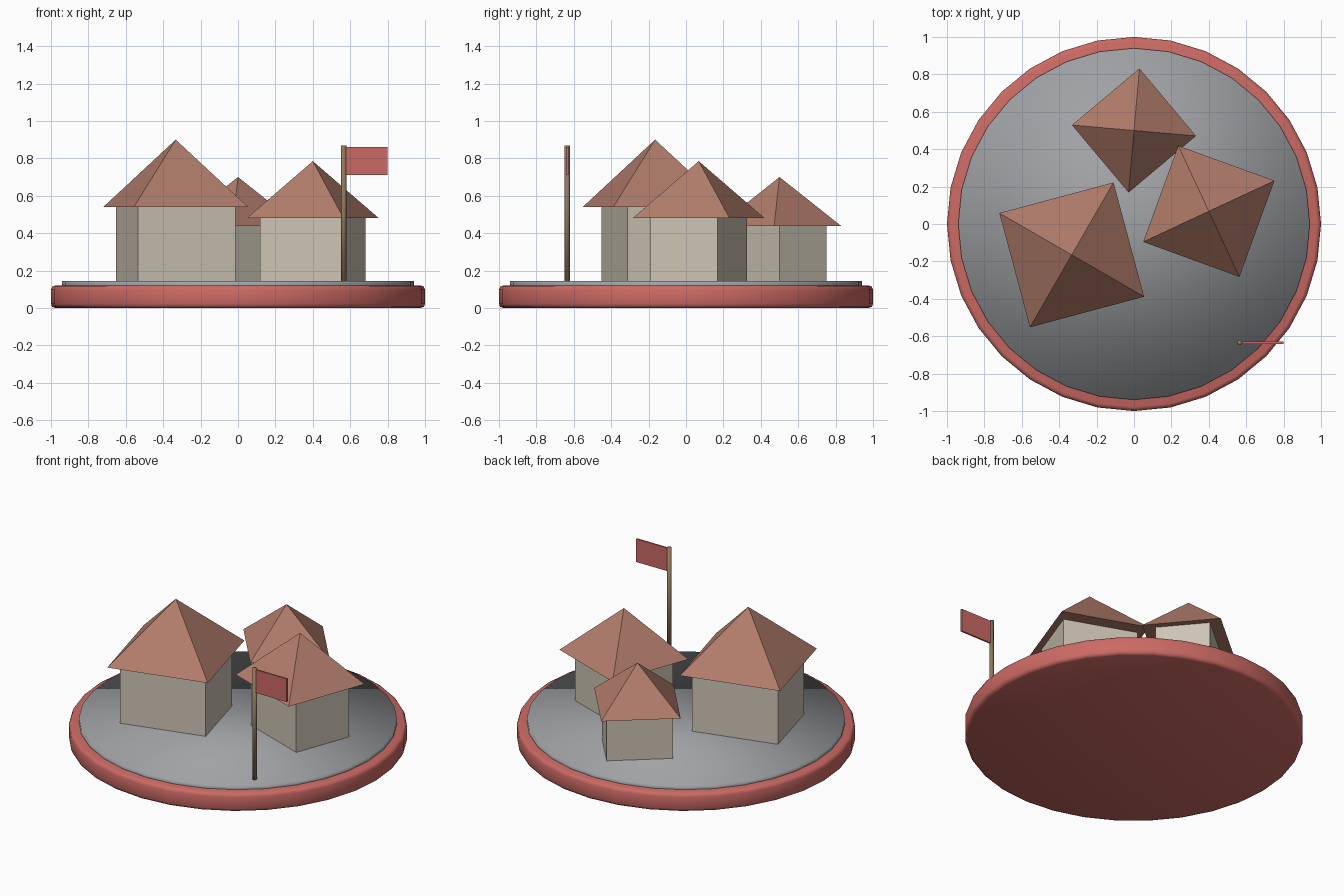
import bpy
import math

if "Cube" in bpy.data.objects:
    bpy.data.objects.remove(bpy.data.objects["Cube"])


def material(name, rgb):
    """Flat colour from 0-255 sRGB values."""
    lin = [((c / 255 + 0.055) / 1.055) ** 2.4 for c in rgb]
    m = bpy.data.materials.new(name)
    m.diffuse_color = (*lin, 1)
    m.use_nodes = True
    m.node_tree.nodes["Principled BSDF"].inputs["Base Color"].default_value = m.diffuse_color
    return m


RED = material("red", (204, 106, 100))
STONE = material("grey_stone", (160, 162, 165))
PLASTER = material("cream_plaster", (205, 196, 180))
TILE = material("brown_tile", (178, 125, 107))
WOOD = material("wood", (143, 120, 94))


def finish(name, mat):
    ob = bpy.context.object
    ob.name = name
    ob.data.materials.append(mat)
    bpy.ops.object.transform_apply(location=False, rotation=False, scale=True)
    return ob


def cylinder(name, mat, r, x, y, z0, z1, sides):
    bpy.ops.mesh.primitive_cylinder_add(vertices=sides, radius=r, depth=z1 - z0,
                                        location=(x, y, (z0 + z1) / 2))
    ob = finish(name, mat)
    bpy.ops.object.shade_smooth()
    return ob


def box(name, mat, loc, size, angle=0):
    bpy.ops.mesh.primitive_cube_add(size=1, location=loc, rotation=(0, 0, angle))
    bpy.context.object.scale = size
    return finish(name, mat)


GROUND = 0.145

# Round base with a softened rim, and the paved disc on top
base = cylinder("base", RED, 1.0, 0, 0, 0, 0.12, 32)
bevel = base.modifiers.new("rim", "BEVEL")
bevel.width = 0.022
bevel.segments = 2
cylinder("ground_disc", STONE, 0.94, 0, 0, 0.10, GROUND, 32)


# Huts: rectangular walls under a four-sided pyramid roof
def hut(name, x, y, degrees, half_w, half_d, roof_r, eave, peak):
    a = math.radians(degrees)
    z0 = GROUND - 0.005
    box(name + "_walls", PLASTER, (x, y, (z0 + eave) / 2),
        (2 * half_w, 2 * half_d, eave - z0), a)
    bpy.ops.mesh.primitive_cone_add(vertices=4, radius1=roof_r, depth=peak - eave,
                                    location=(x, y, (eave + peak) / 2),
                                    rotation=(0, 0, a + math.pi / 4))
    finish(name + "_roof", TILE)


hut("large_hut", -0.333, -0.165, 15, 0.27, 0.225, 0.447, 0.54, 0.90)
hut("medium_hut", 0.40, 0.068, -20, 0.232, 0.19, 0.387, 0.482, 0.785)
hut("small_hut", 0.0, 0.50, 40, 0.197, 0.164, 0.333, 0.437, 0.70)

# Flag on its pole
cylinder("flag_pole", WOOD, 0.014, 0.565, -0.635, GROUND - 0.005, 0.868, 8)
box("flag", RED, (0.688, -0.635, 0.787), (0.224, 0.011, 0.15))
